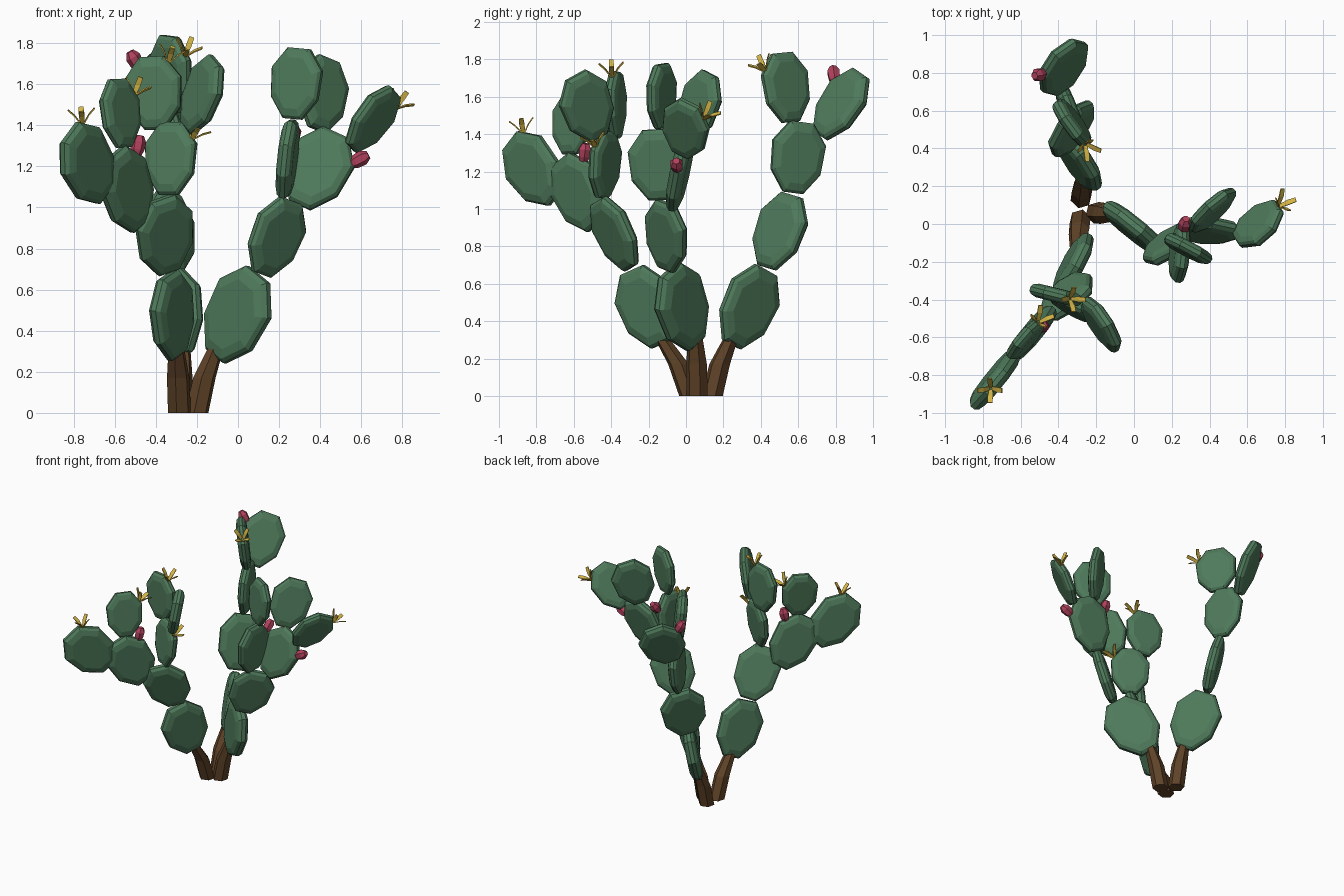
import bpy, bmesh, math
from mathutils import Vector

if "Cube" in bpy.data.objects:
    bpy.data.objects.remove(bpy.data.objects["Cube"])

def mat(name, col):
    m = bpy.data.materials.new(name)
    m.diffuse_color = (*col, 1)
    m.use_nodes = True
    m.node_tree.nodes["Principled BSDF"].inputs["Base Color"].default_value = m.diffuse_color
    return m

GREEN = mat("cactus_green", (0.078, 0.195, 0.105))
BROWN = mat("bark_brown", (0.115, 0.056, 0.021))
RED = mat("fruit_red", (0.44, 0.055, 0.11))
YELLOW = mat("flower_yellow", (0.66, 0.46, 0.06))
UP = Vector((0, 0, 1))

def loft(name, rings, m):
    """Skin a list of equal-length rings and cap both ends."""
    bm = bmesh.new()
    loops = [[bm.verts.new(v) for v in r] for r in rings]
    n = len(loops[0])
    bm.faces.new(loops[0])
    bm.faces.new(loops[-1])
    for a, b in zip(loops, loops[1:]):
        for k in range(n):
            j = (k + 1) % n
            bm.faces.new((a[k], a[j], b[j], b[k]))
    bmesh.ops.recalc_face_normals(bm, faces=bm.faces)
    me = bpy.data.meshes.new(name)
    bm.to_mesh(me)
    bm.free()
    me.materials.append(m)
    bpy.context.collection.objects.link(bpy.data.objects.new(name, me))

def hexagon(c, x, y, r):
    return [c + (x * math.cos(k * math.pi / 3) + y * math.sin(k * math.pi / 3)) * r for k in range(6)]

def side_axes(z):
    x = Vector((0, 1, 0)).cross(z).normalized()
    return x, z.cross(x)

pads = {}

def rim(name, deg):
    """Point on a pad's rim and its outward direction; 0 degrees is the tip."""
    c, u, w, hl, hw = pads[name]
    a = math.radians(deg)
    d = u * (math.cos(a) * hl) + w * (math.sin(a) * hw)
    return c + d, d.normalized()

# flat octagonal pad growing from a base to a tip, its broad side turned to a heading
def pad(name, base, tip, heading):
    tip = Vector(tip)
    u = (tip - base).normalized()
    h = math.radians(heading)
    w = Vector((math.cos(h), math.sin(h), 0))
    w = (w - u * w.dot(u)).normalized()
    n, c = u.cross(w), (base + tip) / 2
    hl = (tip - base).length / 2
    hw = hl * 0.74
    pads[name] = (c, u, w, hl, hw)
    rings = []
    for r, t in ((.72, -1), (.92, -.72), (1, -.3), (1, .3), (.92, .72), (.72, 1)):
        r /= math.cos(math.pi / 8)
        ring = []
        for k in range(8):
            a = (k + .5) * math.pi / 4
            ring.append(c + u * (math.cos(a) * hl * r * .97) + n * (t * hw * .27)
                        + w * (math.sin(a) * hw * r * (1 + .1 * math.cos(a))))
        rings.append(ring)
    loft(name, rings, GREEN)

# woody stems, each carrying the first pad of a branch: foot, top, pad tip, heading
for side, foot, top, tip, heading in (
        ("right", (-.20, .06, 0), (-.11, .05, .27), (.10, -.09, .68), -40),
        ("back", (-.28, .14, 0), (-.27, .24, .27), (-.32, .43, .68), 127),
        ("front", (-.285, .02, 0), (-.30, -.13, .27), (-.34, -.29, .68), -120)):
    foot, top = Vector(foot), Vector(top)
    mid = foot.lerp(top, .4)
    mid.z = .17
    x, y = Vector((.96, .28, 0)), Vector((-.28, .96, 0))
    loft(side + "_stem", [hexagon(foot, x, y, .058), hexagon(mid, x, y, .057),
                          hexagon(top + UP * .04, x, y, .04)], BROWN)
    pad(side + "_pad_1", top, tip, heading)

# pads grown on other pads: name, parent, rim angle on parent, tip, heading
for name, parent, deg, tip, heading in (
        ("right_pad_2", "right_pad_1", 6, (.26, -.11, 1.04), 38),
        ("right_pad_3", "right_pad_2", 25, (.48, 0, 1.37), -6),
        ("right_pad_4", "right_pad_2", -20, (.262, -.17, 1.43), -96),
        ("right_pad_5", "right_pad_4", -15, (.30, -.13, 1.78), -28),
        ("right_pad_6", "right_pad_3", -35, (.44, .13, 1.73), 41),
        ("right_pad_7", "right_pad_3", 40, (.765, .02, 1.57), 53),
        ("back_pad_2", "back_pad_1", 0, (-.34, .57, 1.08), 51),
        ("back_pad_3", "back_pad_2", 0, (-.34, .62, 1.47), 111),
        ("back_pad_4", "back_pad_3", -25, (-.335, .51, 1.84), 126),
        ("back_pad_5", "back_pad_3", 50, (-.37, .94, 1.73), 45),
        ("front_pad_2", "front_pad_1", 0, (-.37, -.47, 1.05), 35),
        ("front_pad_3", "front_pad_2", 15, (-.32, -.42, 1.42), -30),
        ("front_pad_4", "front_pad_2", -65, (-.60, -.67, 1.27), -131),
        ("front_pad_5", "front_pad_4", 75, (-.82, -.94, 1.37), -130),
        ("front_pad_6", "front_pad_4", -25, (-.59, -.60, 1.63), -131),
        ("front_pad_7", "front_pad_3", -42, (-.42, -.375, 1.74), -14),
        ("front_pad_8", "front_pad_3", 40, (-.105, -.59, 1.72), -60)):
    pad(name, rim(parent, deg)[0], tip, heading)

# fruits: faceted buds on the rims
for i, (parent, deg) in enumerate((("right_pad_3", 64), ("right_pad_4", -65),
                                   ("front_pad_4", -56), ("back_pad_5", -67))):
    p, d = rim(parent, deg)
    z = (d + UP * .4).normalized()
    x, y = side_axes(z)
    loft(f"fruit_{i + 1}", [hexagon(p + z * h, x, y, r) for h, r in
                            ((-.01, .02), (.025, .034), (.065, .037), (.095, .02))], RED)

# flowers: four thin petals spreading from one point on the rim
for i, (parent, deg) in enumerate((("right_pad_7", 47), ("back_pad_4", -59), ("front_pad_7", 37),
                                   ("front_pad_6", -61), ("front_pad_5", -35), ("front_pad_3", 58))):
    p, d = rim(parent, deg)
    z = (d + UP * .6).normalized()
    x, y = side_axes(z)
    for k in range(4):
        out, side = ((x, y), (y, -x), (-x, -y), (-y, x))[k]
        up = (z - out).normalized() * .003
        rings = []
        for r, h, hw in ((.006, 0, .009), (.035, .045, .014), (.065, .075, .012)):
            c = p + out * r + z * h
            rings.append([c + side * hw + up, c - side * hw + up, c - side * hw - up, c + side * hw - up])
        loft(f"flower_{i + 1}_petal_{k + 1}", rings, YELLOW)
